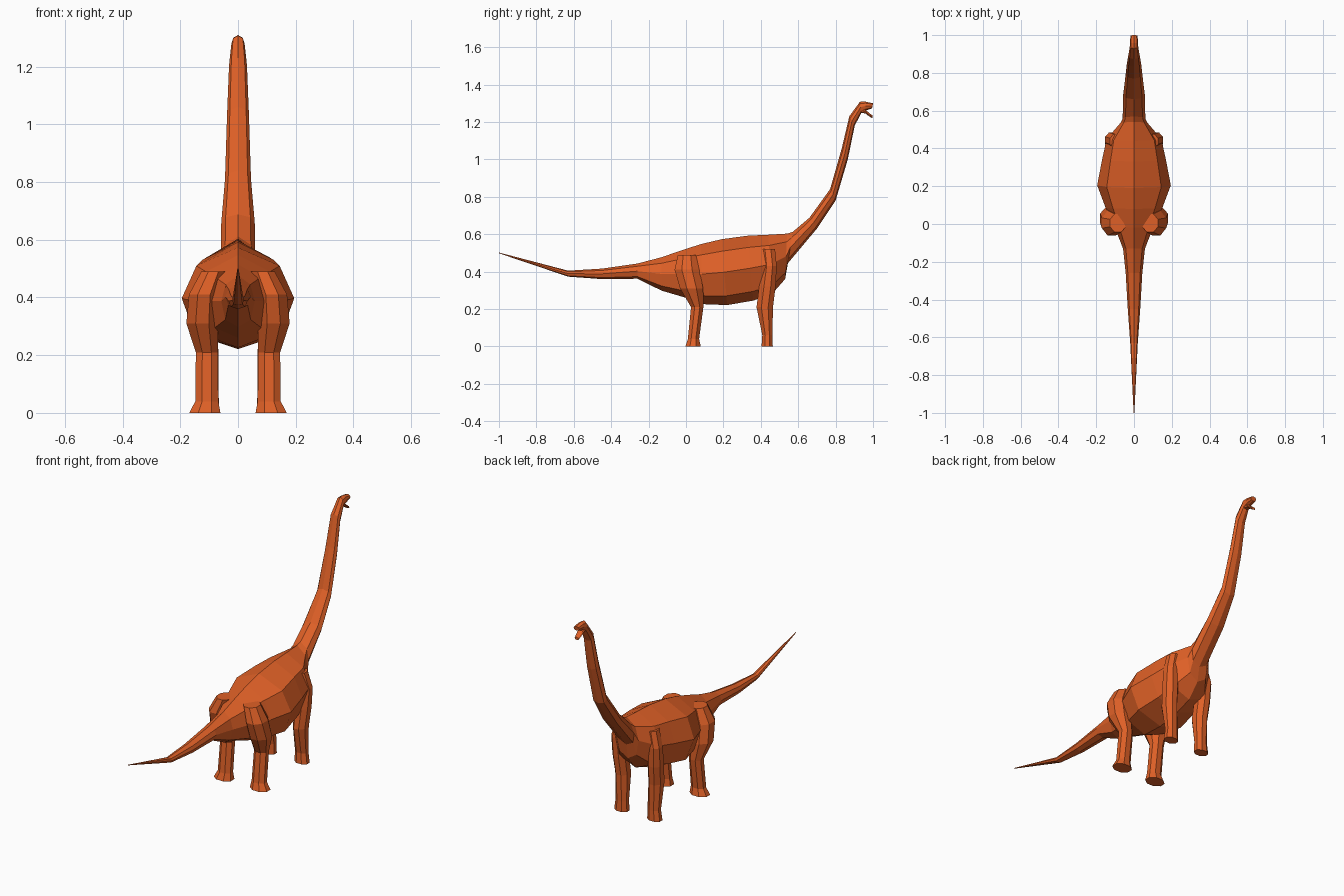
import bpy, bmesh, math
from mathutils import Vector

hide = bpy.data.materials.new("orange hide")
hide.diffuse_color = (0.74, 0.118, 0.02, 1)


def skin(name, rings, mirror=False):
    """Skin a run of equal point rings, close both ends, keep faces flat."""
    bm = bmesh.new()
    loops = [[bm.verts.new(p) for p in ring] for ring in rings]
    n = len(loops[0])
    for a, b in zip(loops, loops[1:]):
        for i in range(n):
            j = (i + 1) % n
            bm.faces.new((a[i], a[j], b[j], b[i]))
    bm.faces.new(loops[0])
    bm.faces.new(loops[-1])
    bmesh.ops.recalc_face_normals(bm, faces=bm.faces)
    mesh = bpy.data.meshes.new(name)
    bm.to_mesh(mesh)
    bm.free()
    mesh.materials.append(hide)
    ob = bpy.data.objects.new(name, mesh)
    bpy.context.collection.objects.link(ob)
    if mirror:
        ob.modifiers.new("mirror", 'MIRROR')
    return ob


# eight-sided section: sideways factor, height factor
SECTION = [(0, 1), (.74, .64), (1, 0), (.76, -.72), (0, -1),
           (-.76, -.72), (-1, 0), (-.74, .64)]


def spine_ring(ty, tz, by, bz, w):
    """Section hung between a top point and a bottom point, half width w."""
    top, bot = Vector((0, ty, tz)), Vector((0, by, bz))
    mid, half = (top + bot) / 2, (top - bot) / 2
    return [mid + half * v + Vector((w * u, 0, 0)) for u, v in SECTION]


def leg_ring(z, x, y, rx, ry):
    k = 1 / math.cos(math.pi / 8)
    return [(x + rx * k * math.cos((i + .5) * math.pi / 4),
             y + ry * k * math.sin((i + .5) * math.pi / 4), z) for i in range(8)]


# tail, torso, neck and upper head in one skin
BODY = [
    (-1.0, .502, -1.0, .498, .002), (-.63, .405, -.63, .373, .020),
    (-.45, .416, -.45, .36, .033), (-.26, .443, -.26, .362, .044),
    (-.13, .477, -.13, .298, .058), (-.02, .515, .0, .26, .105),
    (.08, .547, .09, .226, .150), (.19, .573, .22, .221, .195),
    (.33, .592, .36, .245, .168), (.44, .597, .46, .28, .145),
    (.54, .603, .53, .36, .072), (.57, .612, .545, .445, .060),
    (.66, .688, .70, .63, .058), (.77, .84, .80, .78, .045),
    (.833, 1.06, .865, 1.0, .038), (.873, 1.23, .902, 1.18, .031),
    (.93, 1.308, .938, 1.25, .023), (.957, 1.309, .962, 1.262, .021),
    (1.0, 1.30, .995, 1.273, .019),
]
skin("body", [spine_ring(*r) for r in BODY])

# open lower jaw
JAW = [(.94, 1.28, .935, 1.248, .018), (.967, 1.259, .96, 1.246, .018),
       (.982, 1.246, .976, 1.232, .017), (.996, 1.236, .996, 1.220, .013)]
skin("lower_jaw", [spine_ring(*r) for r in JAW])

# legs: height, centre x, centre y, half width, half depth
HIND = [(0, .115, .038, .054, .041), (.04, .108, .04, .040, .030),
        (.21, .108, .06, .038, .033), (.31, .124, .03, .055, .062),
        (.41, .118, .005, .052, .066), (.49, .085, .005, .042, .048)]
FRONT = [(0, .105, .434, .040, .030), (.06, .102, .435, .035, .027),
         (.21, .106, .421, .038, .044), (.32, .112, .435, .040, .044),
         (.43, .117, .447, .036, .038), (.52, .095, .438, .032, .038)]
skin("hind_legs", [leg_ring(*r) for r in HIND], True)
skin("front_legs", [leg_ring(*r) for r in FRONT], True)
